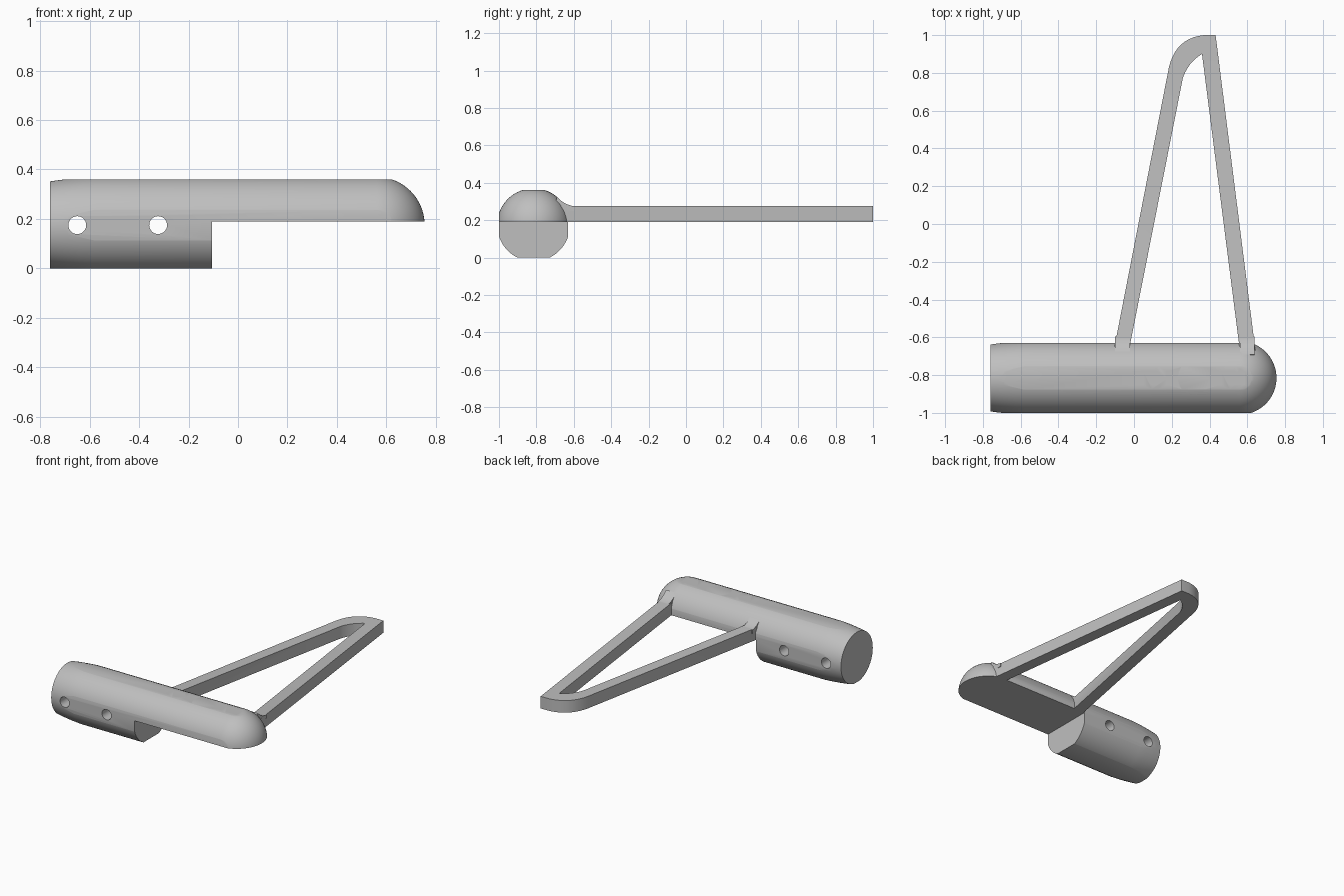
import bpy, bmesh, math
from mathutils import Matrix, Vector

if "Cube" in bpy.data.objects:
    bpy.data.objects.remove(bpy.data.objects["Cube"], do_unlink=True)

grey = bpy.data.materials.new("plain grey")
grey.use_nodes = True
colour = (0.52, 0.52, 0.52, 1)
grey.diffuse_color = colour
grey.node_tree.nodes["Principled BSDF"].inputs["Base Color"].default_value = colour

AXIS_Y, AXIS_Z, R, SPLIT = -0.815, 0.175, 0.195, 0.19


def finish(name, bm):
    bmesh.ops.recalc_face_normals(bm, faces=bm.faces)
    mesh = bpy.data.meshes.new(name)
    bm.to_mesh(mesh)
    bm.free()
    mesh.materials.append(grey)
    ob = bpy.data.objects.new(name, mesh)
    bpy.context.collection.objects.link(ob)
    return ob


def box(name, low, high):
    bm = bmesh.new()
    bmesh.ops.create_cube(bm, size=1)
    for v in bm.verts:
        v.co = Vector([(l + h) / 2 + c * (h - l) for l, h, c in zip(low, high, v.co)])
    return finish(name, bm)


def rod(name, start, end, radius, sides=48, turn=0):
    start, end = Vector(start), Vector(end)
    d = end - start
    bm = bmesh.new()
    bmesh.ops.create_cone(bm, cap_ends=True, segments=sides, radius1=radius,
                          radius2=radius, depth=d.length)
    rot = d.to_track_quat('Z', 'Y').to_matrix().to_4x4()
    bm.transform(Matrix.Translation((start + end) / 2) @ rot @ Matrix.Rotation(turn, 4, 'Z'))
    return finish(name, bm)


def prism(name, points, offset):
    bm = bmesh.new()
    face = bm.faces.new([bm.verts.new(p) for p in points])
    new = bmesh.ops.extrude_face_region(bm, geom=[face])
    bmesh.ops.translate(bm, vec=offset,
                        verts=[g for g in new["geom"] if isinstance(g, bmesh.types.BMVert)])
    return finish(name, bm)


def combine(ob, others, operation):
    for other in others:
        mod = ob.modifiers.new("combine", 'BOOLEAN')
        mod.operation, mod.solver, mod.object = operation, 'EXACT', other
    bpy.context.view_layer.update()
    graph = bpy.context.evaluated_depsgraph_get()
    mesh = bpy.data.meshes.new_from_object(ob.evaluated_get(graph))
    ob.modifiers.clear()
    ob.data = mesh
    for other in others:
        bpy.data.objects.remove(other, do_unlink=True)


# Round body: tapered open end, straight barrel, domed tip
profile = [(-0.76, 0), (-0.76, 0.177), (-0.725, 0.182), (-0.69, 0.186),
           (-0.64, 0.191), (-0.58, R)]
steps = 20
for i in range(steps):
    a = math.pi / 2 * i / steps
    profile.append((0.56 + R * math.sin(a), R * math.cos(a)))
profile.append((0.56 + R, 0))
bm = bmesh.new()
verts = [bm.verts.new((x, AXIS_Y, AXIS_Z + r)) for x, r in profile]
edges = [bm.edges.new(pair) for pair in zip(verts, verts[1:])]
bmesh.ops.spin(bm, geom=verts + edges, cent=(0, AXIS_Y, AXIS_Z), axis=(1, 0, 0),
               angle=2 * math.pi, steps=96)
bmesh.ops.remove_doubles(bm, verts=bm.verts, dist=0.0001)
body = finish("handle_body", bm)

# Flats on four sides, and the lower half cut away under the front
combine(body, [box("flats", (-1, AXIS_Y - 0.185, 0), (1, AXIS_Y + 0.185, 0.36))], 'INTERSECT')
cutters = [box("lower_cut", (-0.105, -1.2, -0.2), (1, -0.4, SPLIT))]

# Socket and the smaller opening in its end wall
cutters.append(rod("socket", (-0.9, AXIS_Y, AXIS_Z), (-0.2, AXIS_Y, AXIS_Z), 0.13, 64))
combine(body, cutters, 'DIFFERENCE')
cutters = [rod("end_hole", (-0.3, AXIS_Y, 0.11), (0, AXIS_Y, 0.11), 0.064)]

# Cross pin holes
for x in (-0.65, -0.323):
    cutters.append(rod("pin_hole", (x, -1.2, AXIS_Z), (x, -0.4, AXIS_Z), 0.036))

# Vertical holes with hexagonal nut pockets
cutters.append(rod("large_hole", (0.317, AXIS_Y, 0), (0.317, AXIS_Y, 0.5), 0.088, 64))
for x in (0.11, 0.523):
    cutters.append(rod("bolt_hole", (x, AXIS_Y, 0.1), (x, AXIS_Y, 0.5), 0.038))
    pocket = rod("nut_pocket", (x, AXIS_Y, 0.27), (x, AXIS_Y, 0.5), 0.071, 6)
    # Point the hexagon along y
    tip = max(pocket.data.vertices, key=lambda v: v.co.y).co
    if abs(tip.x - x) > 0.01:
        spin = Matrix.Rotation(math.pi / 6, 4, 'Z')
        centre = Matrix.Translation((x, AXIS_Y, 0))
        pocket.data.transform(centre @ spin @ centre.inverted())
    cutters.append(pocket)
combine(body, cutters, 'DIFFERENCE')


# Triangular arm frame with a curved corner at its far end
def bend(p, q, corner, n=10):
    p, q, c = Vector(p), Vector(q), Vector(corner)
    return [p * (1 - t) ** 2 + c * 2 * t * (1 - t) + q * t * t
            for t in (i / n for i in range(n + 1))]


outer = [(-0.117, -0.72)] + bend((0.185, 0.83), (0.37, 1), (0.222, 0.985)) + [
    (0.432, 1), (0.649, -0.72)]
inner = [(0.567, -0.72), (0.36, 0.9)] + bend((0.36, 0.9), (0.258, 0.77), (0.285, 0.855))[1:] + [
    (-0.037, -0.72)]
frame = prism("arm_frame", [(p[0], p[1], SPLIT) for p in outer + inner], (0, 0, 0.085))

# Small fillets blending the arms into the body
fillet = [(-0.71, 0.25), (-0.69, 0.324), (-0.665, 0.302), (-0.64, 0.286),
          (-0.61, 0.276), (-0.595, 0.274), (-0.595, 0.25)]
fillets = [prism("arm_fillet", [(x, y, z) for y, z in fillet], (0.078, 0, 0))
           for x in (-0.1, 0.56)]
combine(frame, fillets, 'UNION')

for ob in (body, frame):
    bpy.ops.object.select_all(action='DESELECT')
    ob.select_set(True)
    bpy.context.view_layer.objects.active = ob
    bpy.ops.object.shade_smooth_by_angle(angle=math.radians(25))
